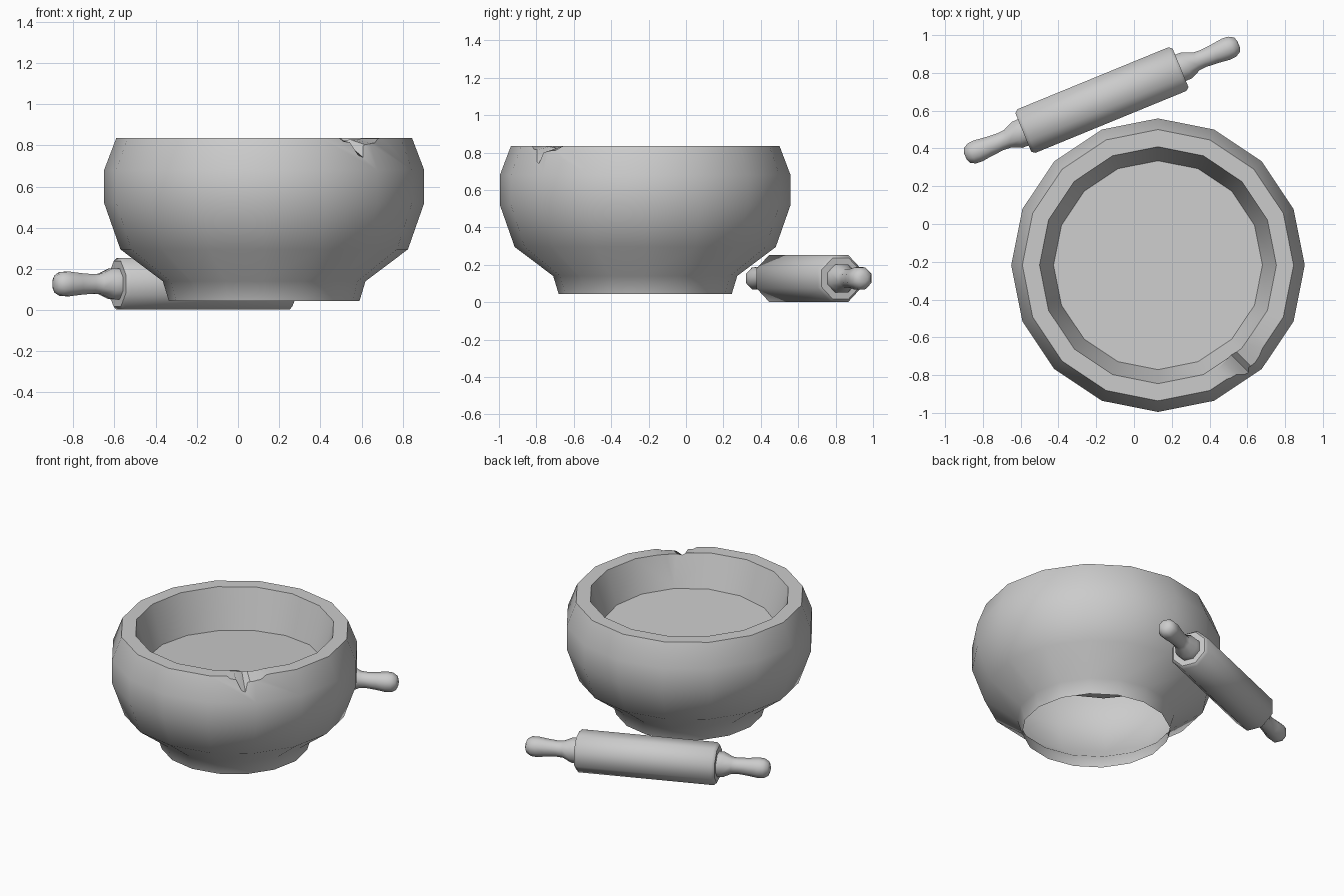
import bpy, bmesh, math
from mathutils import Vector, Matrix

if "Cube" in bpy.data.objects:
    bpy.data.objects.remove(bpy.data.objects["Cube"])


def make_object(name, bm, matrix=Matrix()):
    bmesh.ops.recalc_face_normals(bm, faces=bm.faces[:])
    mesh = bpy.data.meshes.new(name)
    bm.to_mesh(mesh)
    bm.free()
    ob = bpy.data.objects.new(name, mesh)
    ob.matrix_world = matrix
    bpy.context.collection.objects.link(ob)
    return ob


def lathe(profile, sides, phase=0.0):
    """Spin (radius, height) points about z and cap both ends."""
    bm = bmesh.new()
    rings = []
    for r, z in profile:
        rings.append([bm.verts.new((r * math.cos(phase + math.tau * i / sides),
                                    r * math.sin(phase + math.tau * i / sides), z))
                      for i in range(sides)])
    for a, b in zip(rings, rings[1:]):
        for i in range(sides):
            j = (i + 1) % sides
            bm.faces.new((a[i], a[j], b[j], b[i]))
    bm.faces.new(rings[0][::-1])
    bm.faces.new(rings[-1])
    return bm, rings


def smooth(ob, degrees):
    bpy.ops.object.select_all(action='DESELECT')
    ob.select_set(True)
    bpy.context.view_layer.objects.active = ob
    bpy.ops.object.shade_smooth_by_angle(angle=math.radians(degrees))


# Bowl: foot, rounded wall, thick rim and inner wall down to the slightly tilted floor
bowl_at = Vector((0.127, -0.218, 0))
bm, rings = lathe([(0.463, 0.045), (0.492, 0.14), (0.698, 0.295), (0.777, 0.52),
                   (0.777, 0.68), (0.718, 0.835), (0.627, 0.835), (0.553, 0.595)], 16)
for v in rings[-1]:
    v.co.z += 0.035 * (v.co.x - v.co.y)
bowl = make_object("bowl", bm, Matrix.Translation(bowl_at))

# Chip in the rim: a jagged wedge that gets shallower towards the inside
chip = [(-0.17, 0), (-0.115, 0.035), (-0.062, 0.115), (-0.03, 0.045),
        (0.04, 0.035), (0.13, 0)]
out = Vector((1, -1, 0)).normalized()
along = Vector((1, 1, 0)).normalized()
bm = bmesh.new()
ends = []
for dist, scale in ((0.61, 0.12), (0.83, 1.3)):
    pts = [(t, 0.836 - d * scale) for t, d in chip] + [(0.13, 0.95), (-0.17, 0.95)]
    ends.append([bm.verts.new(out * dist + along * t + Vector((0, 0, z))) for t, z in pts])
n = len(ends[0])
for i in range(n):
    j = (i + 1) % n
    bm.faces.new((ends[0][i], ends[0][j], ends[1][j], ends[1][i]))
bm.faces.new(ends[0][::-1])
bm.faces.new(ends[1])
cutter = make_object("chip_cutter", bm, Matrix.Translation(bowl_at))
cutter.hide_render = True
mod = bowl.modifiers.new("chip", 'BOOLEAN')
mod.operation = 'DIFFERENCE'
mod.solver = 'EXACT'
mod.object = cutter
bpy.context.view_layer.objects.active = bowl
bpy.ops.object.modifier_apply(modifier=mod.name)
bpy.data.objects.remove(cutter)

# Open the underside so the foot is a hollow ring
bm = bmesh.new()
bm.from_mesh(bowl.data)
bottom = [f for f in bm.faces if f.calc_center_median().z < 0.05]
bmesh.ops.delete(bm, geom=bottom, context='FACES')
bm.to_mesh(bowl.data)
bm.free()
smooth(bowl, 40)

# Rolling pin lying behind the bowl
pin = (Matrix.Translation((-0.17, 0.656, 0.127)) @ Matrix.Rotation(math.radians(22.3), 4, 'Z')
       @ Matrix.Rotation(math.pi / 2, 4, 'Y'))
R = 0.125 / math.cos(math.pi / 8)
bm, _ = lathe([(R - 0.016, -0.45), (R, -0.432), (R, 0.432), (R - 0.016, 0.45)], 8, math.pi / 8)
smooth(make_object("rolling_pin_body", bm, pin), 46)

# Two turned handles
handle = [(0.082, 0.44), (0.08, 0.485), (0.054, 0.54), (0.051, 0.58), (0.057, 0.65),
          (0.065, 0.71), (0.062, 0.745), (0.045, 0.773), (0.02, 0.782)]
for name, side in (("right_handle", 1), ("left_handle", -1)):
    bm, _ = lathe([(r, s * side) for r, s in handle], 8, math.pi / 8)
    smooth(make_object(name, bm, pin), 50)
